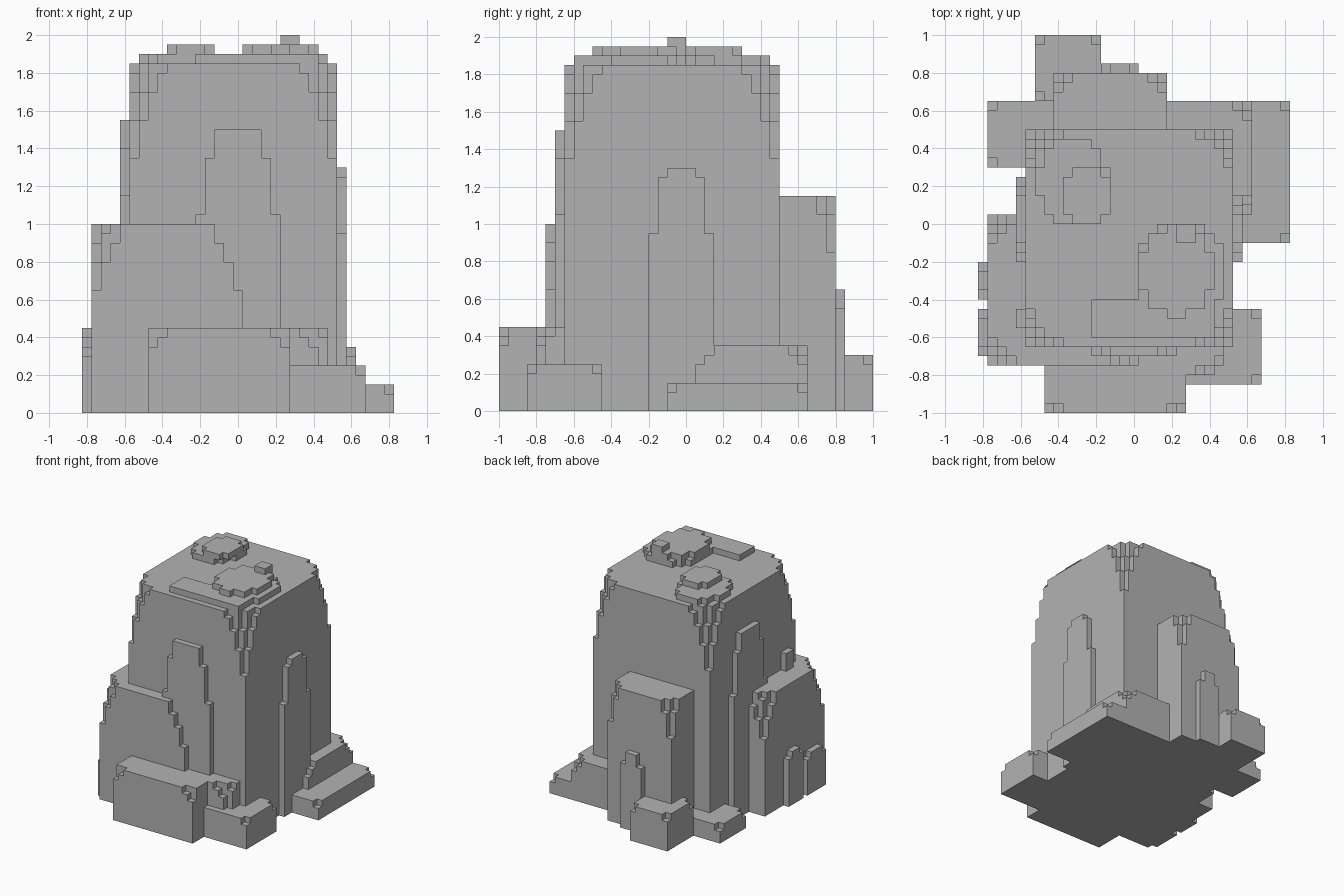
import bpy
import bmesh
from mathutils import Vector

S = 0.05                      # size of one block
OFFSET = Vector((0.025, 0, 0))

cube = bpy.data.objects.get("Cube")
if cube:
    bpy.data.objects.remove(cube, do_unlink=True)

stone = bpy.data.materials.new("grey_stone")
stone.use_nodes = True
GREY = (0.45, 0.45, 0.45, 1)
stone.diffuse_color = GREY
stone.node_tree.nodes["Principled BSDF"].inputs["Base Color"].default_value = GREY

filled = set()
parts = {}


def lump(name, x0, x1, y0, y1, height, roundness=2.35, base=0.0):
    """Blocks inside a box whose corners are trimmed by an ellipsoid."""
    i0, i1 = round((x0 - OFFSET.x) / S), round((x1 - OFFSET.x) / S)
    j0, j1 = round(y0 / S), round(y1 / S)
    k0, k1 = round(base / S), round(height / S)
    cells = set()
    for i in range(i0, i1):
        u = (2 * i + 1 - i0 - i1) / (i1 - i0)
        for j in range(j0, j1):
            v = (2 * j + 1 - j0 - j1) / (j1 - j0)
            for k in range(k0, k1):
                w = (k + 0.5 - k0) / (k1 - k0)
                if u * u + v * v + w * w <= roundness:
                    cells.add((i, j, k))
    parts[name] = cells - filled
    filled.update(cells)


# Main boulder with shallow bulges on its sides
lump("main_boulder", -0.575, 0.525, -0.65, 0.5, 1.85)
lump("front_bulge", -0.225, 0.225, -0.7, 0.0, 1.5, 2.12)
lump("left_bulge", -0.175, 0.575, -0.2, 0.15, 1.3, 2.12)
lump("right_bulge", -0.625, 0.075, -0.2, 0.25, 1.55, 2.12)
lump("right_small_bulge", -0.625, 0.075, -0.6, -0.4, 1.15, 2.12)

# Secondary boulder on the front right corner
lump("corner_boulder", -0.775, 0.025, -0.75, 0.05, 1.0, 2.2)
lump("corner_bulge", -0.825, -0.225, -0.4, -0.2, 0.45, 2.1)
lump("corner_bulge_front", -0.825, -0.225, -0.7, -0.45, 0.35, 2.1)

# Secondary boulder at the back
lump("back_boulder", -0.425, 0.175, 0.2, 0.8, 1.15, 2.2)
lump("back_bulge", -0.175, 0.025, 0.25, 0.85, 0.65, 2.1)

# Low rocks around the foot
lump("front_rock", -0.475, 0.275, -1.0, -0.45, 0.45, 2.3)
lump("front_step_rock", -0.275, 0.475, -0.8, -0.4, 0.45, 2.0)
lump("front_left_rock", 0.075, 0.675, -0.85, -0.45, 0.25, 2.2)
lump("left_rock", 0.075, 0.625, 0.05, 0.65, 0.35, 2.1)
lump("left_slab", 0.175, 0.825, -0.1, 0.65, 0.15, 2.2)
lump("back_rock", -0.525, -0.175, 0.65, 1.0, 0.3, 2.1)
lump("back_right_slab", -0.775, -0.325, 0.3, 0.65, 0.15, 2.1)

# Thin ledges on the summit
lump("summit_strip", -0.225, 0.425, -0.6, -0.4, 1.9, 1.8, 1.85)
lump("summit_left_base", 0.025, 0.475, -0.5, 0.0, 1.9, 1.4, 1.85)
lump("summit_left_ledge", 0.025, 0.425, -0.5, 0.0, 1.95, 1.15, 1.9)
lump("summit_knob", 0.225, 0.325, -0.1, 0.0, 2.0, 3, 1.85)
lump("summit_right_base", -0.525, -0.125, 0.0, 0.45, 1.9, 1.2, 1.85)
lump("summit_right_ledge", -0.375, -0.125, 0.0, 0.3, 1.95, 1.2, 1.9)

AXES = [Vector((1, 0, 0)), Vector((0, 1, 0)), Vector((0, 0, 1))]


def build(name, cells):
    """Skin the exposed sides of the blocks and merge flat areas."""
    bm = bmesh.new()
    for cell in sorted(cells):
        centre = Vector(cell) + Vector((0.5, 0.5, 0.5))
        for a in range(3):
            for sign in (1, -1):
                near = list(cell)
                near[a] += sign
                if tuple(near) in filled:
                    continue
                mid = centre + AXES[a] * sign / 2
                p, q = AXES[(a + 1) % 3] / 2, AXES[(a + 2) % 3] / 2 * sign
                ring = (mid - p - q, mid + p - q, mid + p + q, mid - p + q)
                bm.faces.new([bm.verts.new(c * S + OFFSET) for c in ring])
    if not bm.faces:
        bm.free()
        return
    bmesh.ops.remove_doubles(bm, verts=bm.verts, dist=S / 100)
    bmesh.ops.dissolve_limit(bm, angle_limit=0.01, verts=bm.verts, edges=bm.edges)
    mesh = bpy.data.meshes.new(name)
    bm.to_mesh(mesh)
    bm.free()
    mesh.materials.append(stone)
    bpy.context.collection.objects.link(bpy.data.objects.new(name, mesh))


for part_name, part_cells in parts.items():
    build(part_name, part_cells)
